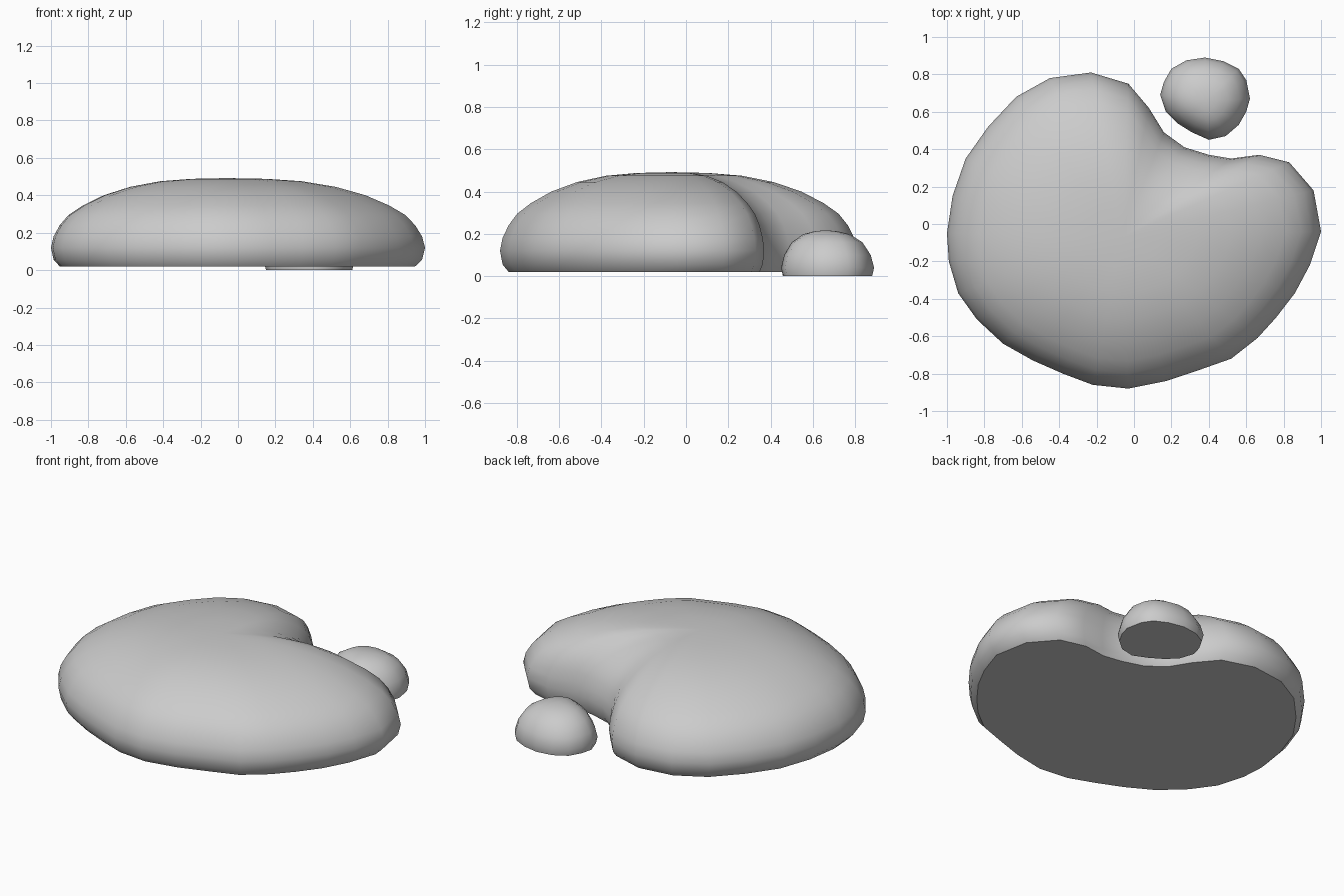
import bpy, bmesh


def pebble(name, outline, center, profile):
    """Flat-bottomed stone: the outline is scaled about center at each (scale, z)."""
    bm = bmesh.new()
    cx, cy = center
    n = len(outline)
    rings = [[bm.verts.new((cx + (x - cx) * s, cy + (y - cy) * s, z))
              for x, y in outline] for s, z in profile[:-1]]
    for a, b in zip(rings, rings[1:]):
        for i in range(n):
            j = (i + 1) % n
            bm.faces.new((a[i], a[j], b[j], b[i]))
    # Crown of the dome and flat underside
    tip = bm.verts.new((cx, cy, profile[-1][1]))
    for i in range(n):
        bm.faces.new((rings[-1][i], rings[-1][(i + 1) % n], tip))
    base = bm.faces.new(rings[0][::-1])
    bmesh.ops.recalc_face_normals(bm, faces=bm.faces[:])
    for f in bm.faces:
        f.smooth = True
    for e in base.edges:
        e.smooth = False
    mesh = bpy.data.meshes.new(name)
    bm.to_mesh(mesh)
    bm.free()
    obj = bpy.data.objects.new(name, mesh)
    bpy.context.collection.objects.link(obj)
    return obj


# Large kidney-shaped stone
large_outline = [
    (-0.23, 0.81), (-0.45, 0.78), (-0.63, 0.68), (-0.78, 0.52),
    (-0.90, 0.35), (-0.97, 0.15), (-1.00, -0.05), (-0.99, -0.20),
    (-0.94, -0.37), (-0.84, -0.51), (-0.70, -0.64), (-0.54, -0.73),
    (-0.38, -0.80), (-0.22, -0.86), (-0.03, -0.88), (0.17, -0.84),
    (0.35, -0.78), (0.52, -0.72), (0.66, -0.61), (0.76, -0.50),
    (0.86, -0.37), (0.94, -0.22), (1.00, -0.04), (0.96, 0.18),
    (0.83, 0.33), (0.67, 0.37), (0.52, 0.35), (0.40, 0.37),
    (0.27, 0.41), (0.16, 0.49), (0.08, 0.62), (-0.03, 0.75)]
pebble("large_stone", large_outline, (-0.06, -0.07),
       [(0.95, 0.02), (0.985, 0.055), (1.0, 0.12), (0.985, 0.18), (0.95, 0.24),
        (0.90, 0.295), (0.82, 0.345), (0.70, 0.40), (0.55, 0.445),
        (0.38, 0.475), (0.2, 0.488), (0, 0.492)])

# Small round stone beside the notch
small_outline = [
    (0.62, 0.67), (0.60, 0.77), (0.56, 0.83), (0.48, 0.87),
    (0.38, 0.89), (0.28, 0.875), (0.20, 0.83), (0.16, 0.76),
    (0.14, 0.69), (0.17, 0.60), (0.23, 0.54), (0.31, 0.49),
    (0.40, 0.45), (0.49, 0.47), (0.56, 0.53), (0.60, 0.60)]
pebble("small_stone", small_outline, (0.385, 0.66),
       [(0.96, 0.0), (1.0, 0.04), (0.93, 0.10), (0.76, 0.16),
        (0.50, 0.198), (0.25, 0.212), (0, 0.217)])
